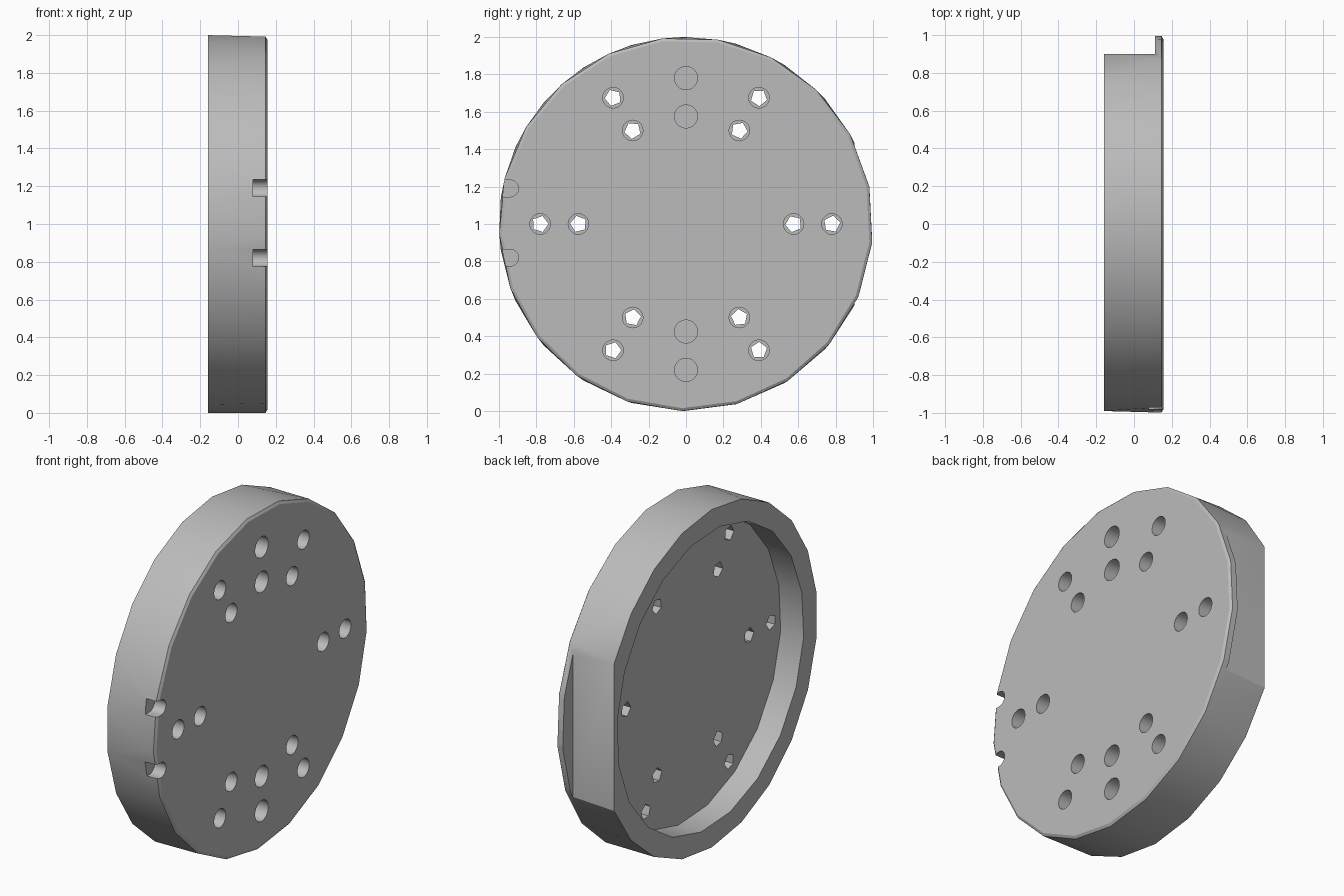
import bpy, bmesh
from math import cos, sin, pi, radians

cube = bpy.data.objects.get("Cube")
if cube:
    bpy.data.objects.remove(cube)

grey = bpy.data.materials.new("plain grey")
grey.use_nodes = True
colour = (0.5, 0.5, 0.5, 1)
grey.diffuse_color = colour
grey.node_tree.nodes["Principled BSDF"].inputs["Base Color"].default_value = colour


def circle(y, z, r, angles):
    return [(y + r * cos(a), z + r * sin(a)) for a in angles]


def even(n, start=0):
    return [start + 2 * pi * i / n for i in range(n)]


def prism(bm, outline, x0, x1):
    """Extrude a closed y-z outline between two x positions."""
    low = [bm.verts.new((x0, y, z)) for y, z in outline]
    high = [bm.verts.new((x1, y, z)) for y, z in outline]
    bm.faces.new(low)
    bm.faces.new(high)
    for i in range(len(low)):
        j = (i + 1) % len(low)
        bm.faces.new((low[i], low[j], high[j], high[i]))


def finish(bm, name):
    bmesh.ops.recalc_face_normals(bm, faces=bm.faces)
    mesh = bpy.data.meshes.new(name)
    bm.to_mesh(mesh)
    bm.free()
    mesh.materials.append(grey)
    obj = bpy.data.objects.new(name, mesh)
    bpy.context.collection.objects.link(obj)
    return obj


# Disc body: coarse rings of differing phase, with a bevelled front edge
flat_angle = radians(25.84)
step = (2 * pi - 2 * flat_angle) / 19
back = [flat_angle + step * i for i in range(20)] + [-flat_angle / 3, flat_angle / 3]
front = even(21, radians(183))
bm = bmesh.new()
for x, r, angles in ((-0.16, 1, back), (0.145, 1, front), (0.155, 0.985, front)):
    for y, z in circle(0, 1, r, angles):
        bm.verts.new((x, y, z))
bmesh.ops.convex_hull(bm, input=bm.verts)
bmesh.ops.dissolve_limit(bm, angle_limit=0.01, verts=bm.verts, edges=bm.edges)
disc = finish(bm, "disc_body")


def cut(bm):
    cutter = finish(bm, "cutter")
    cutter.hide_render = True
    mod = disc.modifiers.new("cut", "BOOLEAN")
    mod.operation = "DIFFERENCE"
    mod.solver = "EXACT"
    mod.object = cutter
    bpy.context.view_layer.objects.active = disc
    bpy.ops.object.modifier_apply(modifier=mod.name)
    bpy.data.objects.remove(cutter)


# Hollow back and the side flat behind the front lip
FLOOR = -0.01
bm = bmesh.new()
prism(bm, circle(0, 1, 0.875, even(20, 0.1)), -0.3, FLOOR)
prism(bm, [(0.9, 0), (1.2, 0), (1.2, 2), (0.9, 2)], -0.3, 0.11)
cut(bm)

# Counterbores, blind holes and edge notches in the front face
screws = [(s * y, 1 + t * z) for s in (-1, 1)
          for y, z in ((0.39, 0.675), (0.285, 0.5)) for t in (-1, 1)]
screws += [(s * y, 1.0) for s in (-1, 1) for y in (0.575, 0.78)]
bm = bmesh.new()
for y, z in screws:
    prism(bm, circle(y, z, 0.055, even(20)), 0.04, 0.3)
for offset in (-0.78, -0.575, 0.575, 0.78):
    prism(bm, circle(0, 1 + offset, 0.062, even(20)), 0.03, 0.3)
for z in (0.82, 1.19):
    arc = [-pi / 2 + pi * i / 10 for i in range(11)]
    notch = circle(-0.94, z, 0.045, arc)
    prism(bm, notch + [(-1.2, z + 0.045), (-1.2, z - 0.045)], 0.08, 0.3)
cut(bm)

# Small five-sided screw holes through to the hollow
bm = bmesh.new()
for i, (y, z) in enumerate(screws):
    prism(bm, circle(y, z, 0.045, even(5, i * 0.7)), -0.1, 0.1)
cut(bm)

# Smooth the round walls and keep the rims crisp
bpy.ops.object.select_all(action="DESELECT")
disc.select_set(True)
bpy.context.view_layer.objects.active = disc
bpy.ops.object.shade_smooth_by_angle(angle=radians(30))
